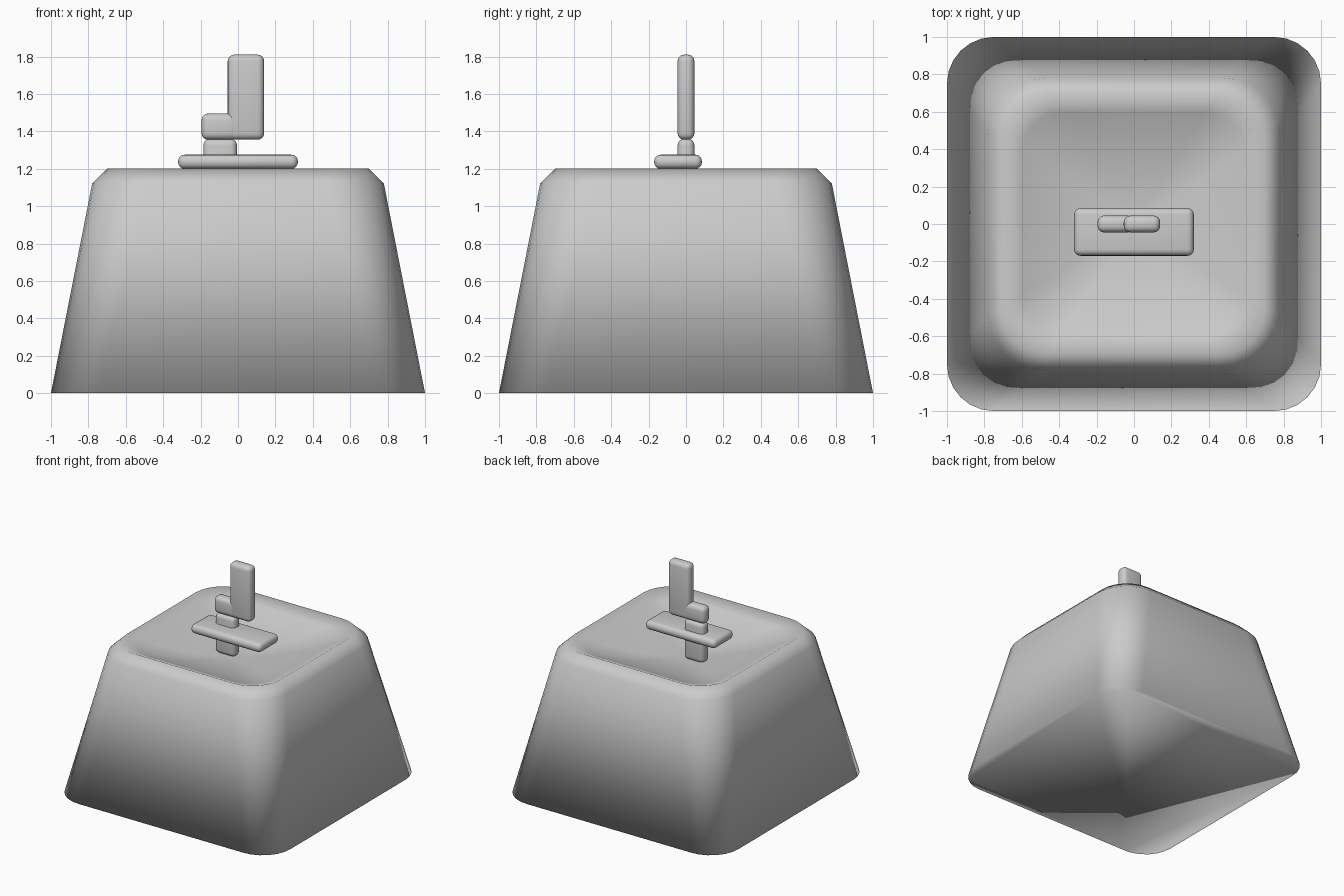
import bpy, bmesh, math

cube = bpy.data.objects.get("Cube")
if cube:
    bpy.data.objects.remove(cube)

grey = bpy.data.materials.new("plain grey")
grey.use_nodes = True
colour = (0.6, 0.6, 0.6, 1)
grey.diffuse_color = colour
grey.node_tree.nodes["Principled BSDF"].inputs["Base Color"].default_value = colour


def finish(bm, name):
    bmesh.ops.recalc_face_normals(bm, faces=bm.faces)
    for f in bm.faces:
        f.smooth = True
    mesh = bpy.data.meshes.new(name)
    bm.to_mesh(mesh)
    bm.free()
    mesh.materials.append(grey)
    obj = bpy.data.objects.new(name, mesh)
    bpy.context.collection.objects.link(obj)
    return obj


def rounded_ring(bm, half, radius, z, steps=6):
    """Rounded square outline at height z."""
    verts = []
    for corner in range(4):
        for i in range(steps + 1):
            a = math.radians(90) * (corner + i / steps)
            mid = math.radians(90) * corner + math.radians(45)
            off = (half - radius) * math.sqrt(2)
            verts.append(bm.verts.new((off * math.cos(mid) + radius * math.cos(a),
                                       off * math.sin(mid) + radius * math.sin(a), z)))
    return verts


def rounded_block(name, x, y, z, radius):
    """Box with rounded edges, given as ranges along each axis."""
    bm = bmesh.new()
    bmesh.ops.create_cube(bm, size=1)
    for v in bm.verts:
        for axis, (low, high) in enumerate((x, y, z)):
            v.co[axis] = low if v.co[axis] < 0 else high
    bmesh.ops.bevel(bm, geom=bm.edges[:], offset=radius, segments=4,
                    profile=0.5, affect='EDGES', clamp_overlap=True)
    return finish(bm, name)


# Tapered body: flat base, long walls, chamfered rim and dished top
bm = bmesh.new()
profile = [(1.0, 0.25, 0), (0.78, 0.3, 1.12), (0.7, 0.25, 1.2)]
for t in (0.85, 0.68, 0.5, 0.3, 0.12):
    profile.append((0.7 * t, 0.25 * t, 1.2 - 0.17 * (1 - t * t)))
rings = [rounded_ring(bm, *p) for p in profile]
count = len(rings[0])
for lower, upper in zip(rings, rings[1:]):
    for i in range(count):
        j = (i + 1) % count
        bm.faces.new((lower[i], lower[j], upper[j], upper[i]))
bm.faces.new(rings[-1])
bm.faces.new(rings[0][::-1])
finish(bm, "tapered_body")

# Raised pieces above the dish
thin = (-0.045, 0.045)
rounded_block("flat_plate", (-0.32, 0.32), (-0.17, 0.085), (1.2, 1.275), 0.034)
rounded_block("lower_stem", (-0.185, -0.005), thin, (1.03, 1.36), 0.035)
rounded_block("side_foot", (-0.195, 0.0), thin, (1.355, 1.495), 0.035)
rounded_block("upright_bar", (-0.055, 0.14), thin, (1.355, 1.81), 0.035)
